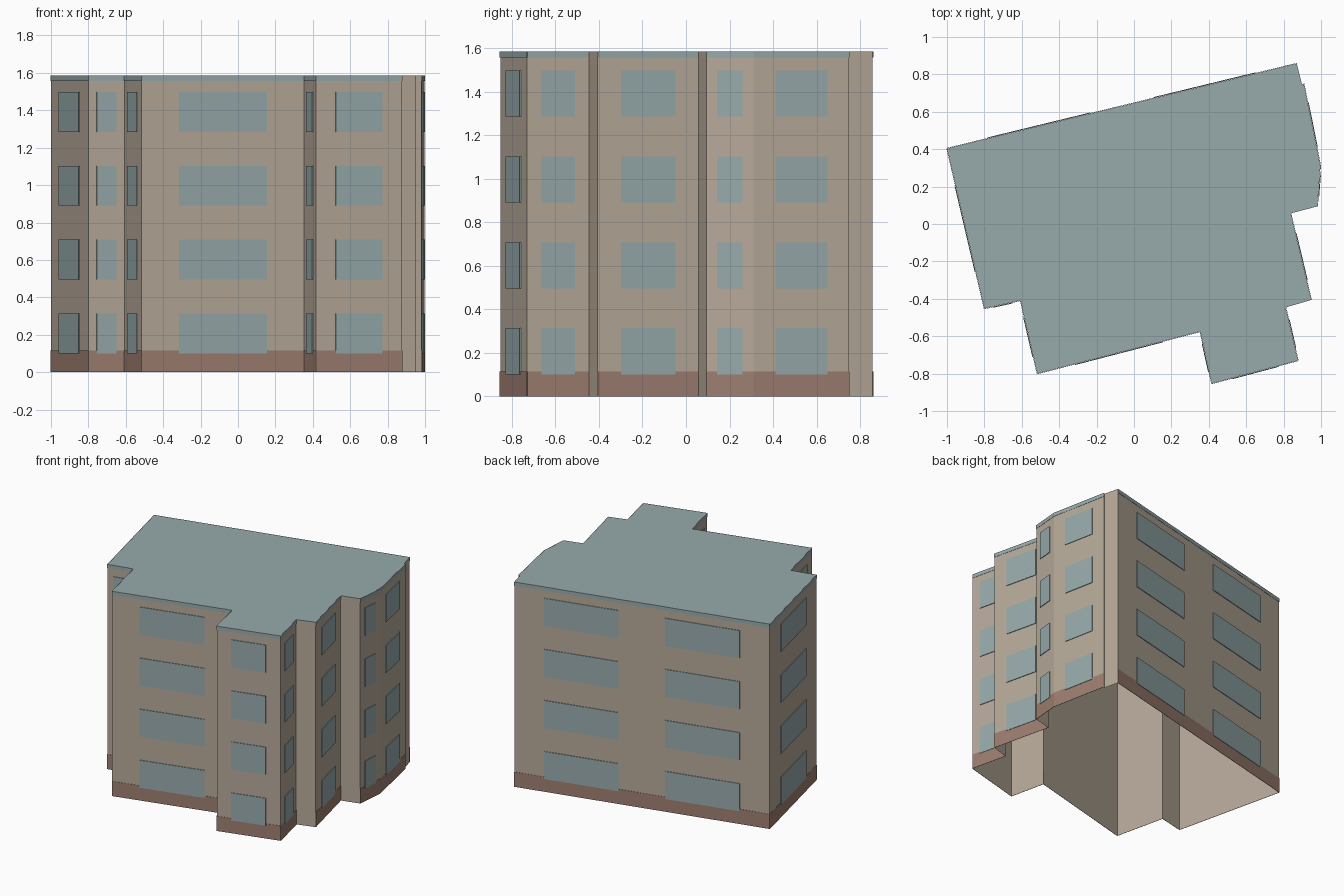
import bpy
import bmesh
from mathutils import Matrix, Vector

cube = bpy.data.objects.get("Cube")
if cube:
    bpy.data.objects.remove(cube, do_unlink=True)

HEIGHT = 1.585
BASE_TOP = 0.115
TRIM_BOTTOM = 1.556
SILLS = (0.10, 0.495, 0.89, 1.285)
WINDOW_HEIGHT = 0.213

# Corners run clockwise from the back left; each has the number of
# window columns on the wall that starts there (0 = plain joining wall)
WALLS = [
    ((-1.0, 0.404), 2),
    ((0.87, 0.858), 0),
    ((0.898, 0.748), 0),
    ((0.908, 0.75), 1),
    ((0.997, 0.31), 1),
    ((0.98, 0.094), 0),
    ((0.838, 0.057), 1),
    ((0.948, -0.406), 0),
    ((0.811, -0.446), 1),
    ((0.877, -0.73), 1),
    ((0.416, -0.853), 1),
    ((0.354, -0.575), 1),
    ((-0.517, -0.80), 1),
    ((-0.607, -0.409), 1),
    ((-0.80, -0.452), 1),
]


def make_material(name, color):
    mat = bpy.data.materials.new(name)
    mat.use_nodes = True
    mat.diffuse_color = (*color, 1)
    mat.node_tree.nodes["Principled BSDF"].inputs["Base Color"].default_value = (*color, 1)
    return mat


beige = make_material("beige_plaster", (0.47, 0.40, 0.32))
blue_grey = make_material("blue_grey", (0.31, 0.40, 0.405))
brown = make_material("brown_plinth", (0.34, 0.21, 0.165))


def make_object(name, bm, mat):
    mesh = bpy.data.meshes.new(name)
    bm.to_mesh(mesh)
    bm.free()
    mesh.materials.append(mat)
    obj = bpy.data.objects.new(name, mesh)
    bpy.context.collection.objects.link(obj)
    return obj


def add_plate(bm, a, b, start, end, low, high, depth):
    """Thin plate on the outside of wall a-b, between two fractions of its length."""
    along = (b - a).normalized()
    out = Vector((-along.y, along.x, 0))
    gap = 0.001
    center = a.lerp(b, (start + end) / 2) + out * (gap + depth / 2)
    center.z = (low + high) / 2
    size = Matrix.Diagonal(((b - a).length * (end - start), depth, high - low, 1))
    turn = Matrix((along, out, Vector((0, 0, 1)))).transposed().to_4x4()
    bmesh.ops.create_cube(bm, size=1, matrix=Matrix.Translation(center) @ turn @ size)
    bmesh.ops.recalc_face_normals(bm, faces=bm.faces)


shell, roof = bmesh.new(), bmesh.new()
plinth, trim, windows = bmesh.new(), bmesh.new(), bmesh.new()
corners = [Vector((*point, 0)) for point, _ in WALLS]
up = Vector((0, 0, HEIGHT))

for i, (_, columns) in enumerate(WALLS):
    a, b = corners[i], corners[(i + 1) % len(corners)]
    # Plain wall, open at the bottom
    shell.faces.new([shell.verts.new(p) for p in (b, a, a + up, b + up)])
    if not columns:
        continue
    # Painted plinth, roof trim and window rows
    add_plate(plinth, a, b, 0, 1, 0, BASE_TOP, 0.002)
    add_plate(trim, a, b, 0, 1, TRIM_BOTTOM, HEIGHT, 0.002)
    for column in range(columns):
        left, right = (0.23, 0.77) if columns == 1 else (0.22, 0.81)
        if columns == 2 and column == 0:
            left, right = 1 - right, 1 - left
            left, right = 0.234, 0.818
        elif columns == 2:
            left, right = 0.182, 0.766
        for sill in SILLS:
            add_plate(windows, a, b, (column + left) / columns, (column + right) / columns,
                      sill, sill + WINDOW_HEIGHT, 0.005)

# Flat roof
roof.faces.new([roof.verts.new(p + up) for p in reversed(corners)])
bmesh.ops.remove_doubles(shell, verts=shell.verts, dist=0.0001)

make_object("walls", shell, beige)
make_object("roof", roof, blue_grey)
make_object("plinth", plinth, brown)
make_object("roof_trim", trim, blue_grey)
make_object("windows", windows, blue_grey)
